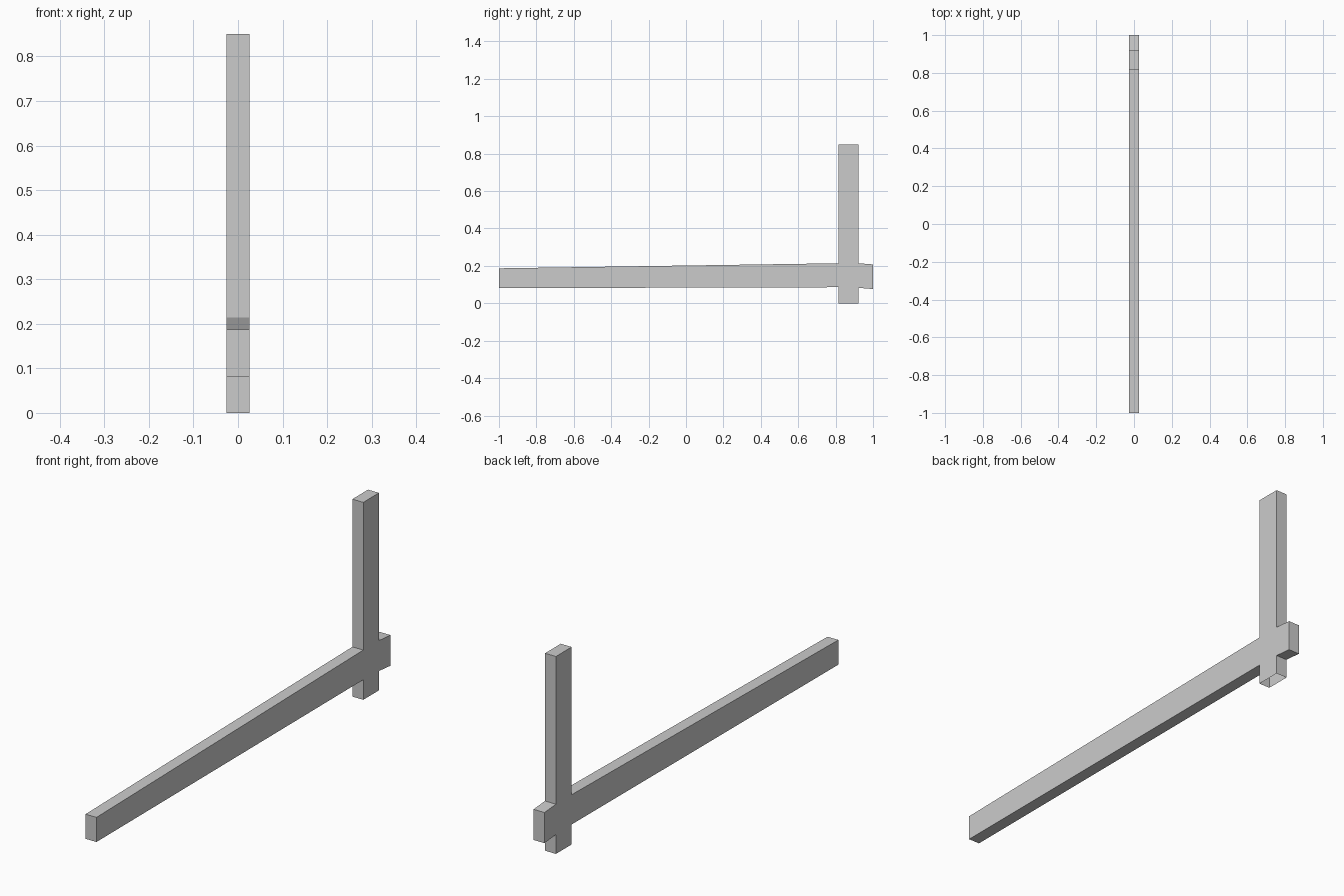
import bpy
import bmesh

cube = bpy.data.objects.get("Cube")
if cube:
    bpy.data.objects.remove(cube, do_unlink=True)

HALF_WIDTH = 0.026
POST_FRONT, POST_BACK = 0.815, 0.922
POST_TOP = 0.85

# Side outline (y, z): long tapered beam, upright post, short rear stub
outline = [
    (-1.0, 0.081), (POST_FRONT, 0.086),
    (POST_FRONT, 0.0), (POST_BACK, 0.0),
    (POST_BACK, 0.083), (1.0, 0.076),
    (1.0, 0.208), (POST_BACK, 0.214),
    (POST_BACK, POST_TOP), (POST_FRONT, POST_TOP),
    (POST_FRONT, 0.214), (-1.0, 0.187),
]

grey = bpy.data.materials.new("light_grey")
grey.use_nodes = True
grey.diffuse_color = (0.6, 0.6, 0.6, 1.0)
grey.node_tree.nodes["Principled BSDF"].inputs["Base Color"].default_value = grey.diffuse_color

# Extrude the outline across the width
bm = bmesh.new()
side = bm.faces.new([bm.verts.new((-HALF_WIDTH, y, z)) for y, z in outline])
extruded = bmesh.ops.extrude_face_region(bm, geom=[side], use_keep_orig=True)
moved = [v for v in extruded["geom"] if isinstance(v, bmesh.types.BMVert)]
bmesh.ops.translate(bm, verts=moved, vec=(2 * HALF_WIDTH, 0, 0))
bmesh.ops.recalc_face_normals(bm, faces=bm.faces[:])

# The foot of the post is open
foot = [f for f in bm.faces if all(v.co.z < 0.001 for v in f.verts)]
bmesh.ops.delete(bm, geom=foot, context="FACES")

mesh = bpy.data.meshes.new("beam_and_post")
bm.to_mesh(mesh)
bm.free()
mesh.materials.append(grey)
beam_and_post = bpy.data.objects.new("beam_and_post", mesh)
bpy.context.collection.objects.link(beam_and_post)
